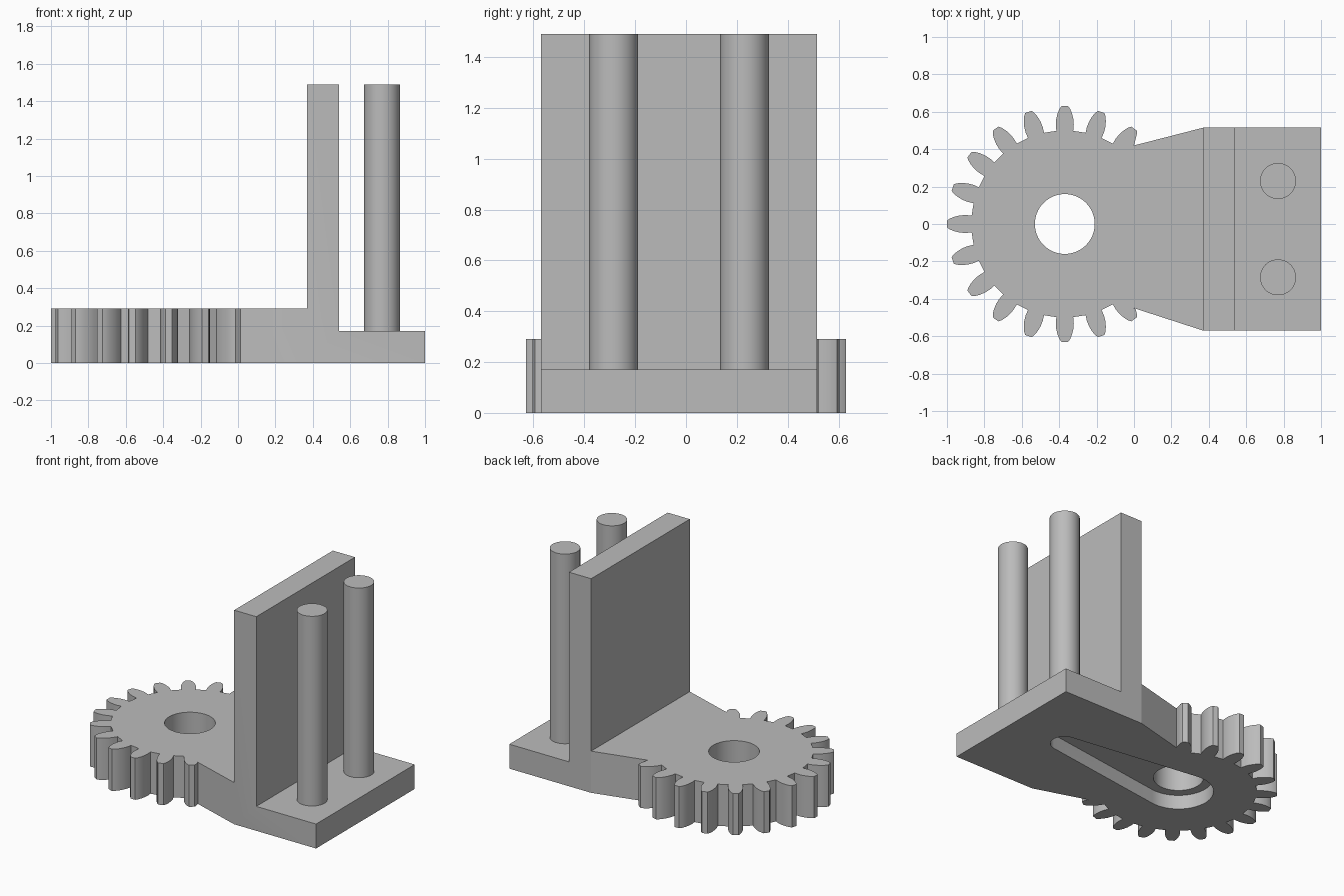
import bpy
import bmesh
import math
from mathutils import Vector

cube = bpy.data.objects.get("Cube")
if cube:
    bpy.data.objects.remove(cube, do_unlink=True)

grey = bpy.data.materials.new("plain grey")
grey.use_nodes = True
colour = (0.5, 0.5, 0.5, 1)
grey.diffuse_color = colour
grey.node_tree.nodes["Principled BSDF"].inputs["Base Color"].default_value = colour

GEAR_X = -0.37


def prism(name, points, start, end, axis="Z"):
    """Extrude an outline along z, or an x-z side profile along y."""
    bm = bmesh.new()
    if axis == "Z":
        verts = [bm.verts.new((a, b, start)) for a, b in points]
        shift = Vector((0, 0, end - start))
    else:
        verts = [bm.verts.new((a, start, b)) for a, b in points]
        shift = Vector((0, end - start, 0))
    face = bm.faces.new(verts)
    grown = bmesh.ops.extrude_face_region(bm, geom=[face], use_keep_orig=True)["geom"]
    bmesh.ops.translate(bm, verts=[g for g in grown if isinstance(g, bmesh.types.BMVert)], vec=shift)
    bmesh.ops.recalc_face_normals(bm, faces=bm.faces)
    mesh = bpy.data.meshes.new(name)
    bm.to_mesh(mesh)
    bm.free()
    mesh.materials.append(grey)
    obj = bpy.data.objects.new(name, mesh)
    bpy.context.collection.objects.link(obj)
    return obj


def arc(cx, cy, radius, first, last, steps):
    angles = [first + (last - first) * i / steps for i in range(steps + 1)]
    return [(cx + radius * math.cos(a), cy + radius * math.sin(a)) for a in angles]


def combine(target, tool, operation):
    """Apply a boolean, then drop the tool."""
    mod = target.modifiers.new(operation, "BOOLEAN")
    mod.operation = operation
    mod.solver = "EXACT"
    mod.object = tool
    bpy.context.view_layer.objects.active = target
    bpy.ops.object.modifier_apply(modifier=mod.name)
    bpy.data.objects.remove(tool, do_unlink=True)


def smooth(obj):
    bpy.ops.object.select_all(action="DESELECT")
    obj.select_set(True)
    bpy.context.view_layer.objects.active = obj
    bpy.ops.object.shade_smooth_by_angle(angle=math.radians(30))


# Partial gear: fifteen teeth around the outer end, flank as (radius, half width)
flank = [(0.498, 0.045), (0.53, 0.048), (0.56, 0.046), (0.59, 0.039), (0.615, 0.029), (0.63, 0.018)]
tooth = [(r, -w) for r, w in flank] + [(r, w) for r, w in reversed(flank)]
outline = []
for i in range(15):
    a = math.radians(54 + 18 * i)
    c, s = math.cos(a), math.sin(a)
    outline += [(GEAR_X + r * c - w * s, r * s + w * c) for r, w in tooth]

# The end teeth run into the tapered neck
outline = outline[3:-3] + [(0, -0.45), (0.37, -0.57), (0.37, 0.515), (0, 0.42)]
body = prism("gear_bracket", outline, 0, 0.29)

# Upright wall and foot
profile = [(0.37, 0), (1, 0), (1, 0.17), (0.54, 0.17), (0.54, 1.49), (0.37, 1.49)]
combine(body, prism("wall_and_foot", profile, -0.57, 0.515, "Y"), "UNION")

# Shaft hole
hole = arc(GEAR_X, 0, 0.16, 0, math.tau, 64)[:-1]
combine(body, prism("hole_cutter", hole, -0.2, 0.5), "DIFFERENCE")

# Tapered pocket in the underside
wide, narrow, length = 0.224, 0.09, 0.95
t = math.acos((wide - narrow) / length)
pocket = arc(GEAR_X, 0, wide, t, math.tau - t, 32) + arc(GEAR_X + length, 0, narrow, -t, t, 24)
combine(body, prism("pocket_cutter", pocket, -0.2, 0.1), "DIFFERENCE")
smooth(body)

# Two upright pins
for name, y in (("front_pin", -0.285), ("back_pin", 0.23)):
    pin = prism(name, arc(0.77, y, 0.096, 0, math.tau, 48)[:-1], 0.165, 1.49)
    smooth(pin)
